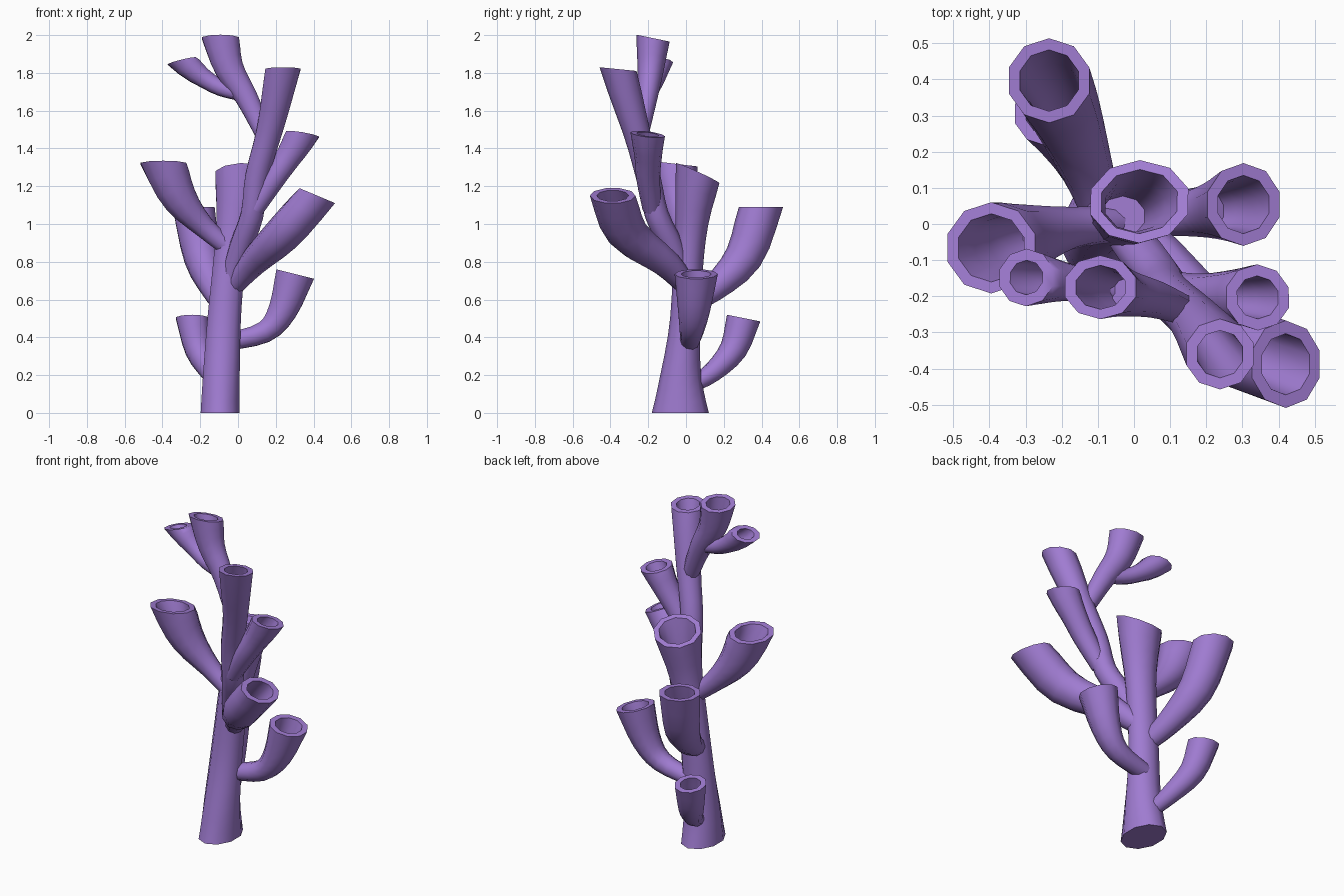
import bpy, bmesh, math
from mathutils import Vector

cube = bpy.data.objects.get("Cube")
if cube:
    bpy.data.objects.remove(cube, do_unlink=True)

SIDES = 10
STEPS = 3
RIM = 0.032

purple = bpy.data.materials.new("coral_purple")
purple.use_nodes = True
colour = (0.35, 0.20, 0.64, 1)
purple.diffuse_color = colour
purple.node_tree.nodes["Principled BSDF"].inputs["Base Color"].default_value = colour


def smooth_path(points):
    """Catmull-Rom samples of (x, y, z, radius) points."""
    p = [Vector(q) for q in points]
    p = [2 * p[0] - p[1]] + p + [2 * p[-1] - p[-2]]
    out = []
    for a, b, c, d in zip(p, p[1:], p[2:], p[3:]):
        for i in range(STEPS):
            t = i / STEPS
            out.append(0.5 * (2 * b + (c - a) * t + (2 * a - 5 * b + 4 * c - d) * t ** 2
                              + (3 * b - a - 3 * c + d) * t ** 3))
    out.append(p[-2])
    return out


def tube(name, points, mouth, oval=1, foot=0):
    """Flared branch with a flat rim and a deep hollow mouth facing `mouth`."""
    path = smooth_path(points)
    centres = [s.xyz for s in path]
    last = len(path) - 1
    normals = [(centres[min(i + 1, last)] - centres[max(i - 1, 0)]).normalized()
               for i in range(len(path))]
    face = Vector(mouth).normalized()
    normals[-1] = face
    normals[-2] = (normals[-2] + face).normalized()
    if foot:
        normals[0] = Vector((0, 0, 1))
    bm = bmesh.new()

    def ring(i, radius):
        turn = Vector((0, 0, 1)).rotation_difference(normals[i])
        verts = []
        for k in range(SIDES):
            a = math.tau * (k + 0.5) / SIDES
            off = turn @ Vector((math.cos(a), math.sin(a), 0)) * radius
            # oval section, spreading front to back where there is a foot
            off.y *= oval + foot * max(0, 1 - centres[i].z / 0.5) ** 2
            verts.append(bm.verts.new(centres[i] + off))
        return verts

    rings = [ring(i, s.w) for i, s in enumerate(path)]
    # rim, then the inner wall running back down the branch
    rings.append(ring(last, path[-1].w - RIM))
    rings += [ring(last - j, path[last - j].w * 0.68) for j in range(1, 5)]
    for lo, hi in zip(rings, rings[1:]):
        for k in range(SIDES):
            n = (k + 1) % SIDES
            bm.faces.new((lo[k], lo[n], hi[n], hi[k]))
    bm.faces.new(rings[0][::-1])
    bm.faces.new(rings[-1])
    bmesh.ops.recalc_face_normals(bm, faces=bm.faces)
    mesh = bpy.data.meshes.new(name)
    bm.to_mesh(mesh)
    bm.free()
    mesh.materials.append(purple)
    obj = bpy.data.objects.new(name, mesh)
    bpy.context.collection.objects.link(obj)
    bpy.ops.object.select_all(action='DESELECT')
    obj.select_set(True)
    bpy.context.view_layer.objects.active = obj
    bpy.ops.object.shade_smooth_by_angle(angle=math.radians(50))


# main trunk
tube("trunk", [(-.095, -.03, 0, .108), (-.088, -.027, .2, .102), (-.073, -.003, .5, .093),
               (-.05, .01, .75, .09), (-.02, .03, 1, .1),
               (.015, .062, 1.27, .142)], (-.05, .4, 1), oval=.87, foot=.53)

# tall front stem and the branches it carries
tube("tall_stem", [(-.05, 0, .68, .05), (.015, -.075, .88, .062), (.075, -.155, 1.05, .063),
                   (.1, -.2, 1.25, .065), (.168, -.265, 1.5, .072),
                   (.238, -.36, 1.82, .098)], (0, .1, 1))
tube("stem_side_branch", [(.09, -.18, 1.08, .05), (.19, -.2, 1.24, .063),
                          (.27, -.2, 1.36, .073), (.342, -.203, 1.475, .092)], (.17, .12, 1))
tube("top_branch", [(.14, -.24, 1.47, .047), (.045, -.205, 1.67, .062),
                    (-.045, -.187, 1.82, .08), (-.093, -.175, 1.984, .103)],
     (0, .18, 1), oval=.87)
tube("top_twig", [(.02, -.2, 1.685, .036), (-.09, -.18, 1.72, .044),
                  (-.185, -.16, 1.775, .053), (-.298, -.148, 1.863, .08)], (-.25, .1, 1))

# branches leaving the trunk, from the top down
tube("right_branch", [(-.05, 0, .875, .05), (-.18, -.012, .985, .06),
                      (-.305, -.04, 1.13, .095), (-.395, -.066, 1.32, .127)], (0, .12, 1))
tube("front_left_branch", [(-.03, .01, .66, .048), (.075, -.105, .79, .073),
                           (.24, -.31, .95, .1), (.42, -.388, 1.15, .107)],
     (.42, 0, 1), oval=1.13)
tube("back_branch", [(-.08, 0, .57, .052), (-.125, .14, .655, .07),
                     (-.19, .305, .825, .1), (-.235, .397, 1.09, .117)], (0, 0, 1))
tube("left_branch", [(-.05, .02, .375, .048), (.14, .03, .428, .06),
                     (.235, .042, .54, .08), (.303, .054, .735, .108)], (.25, 0, 1), oval=1.06)
tube("low_back_branch", [(-.1, .02, .14, .04), (-.145, .14, .215, .054),
                         (-.21, .25, .335, .073), (-.243, .305, .502, .09)], (0, .2, 1))
